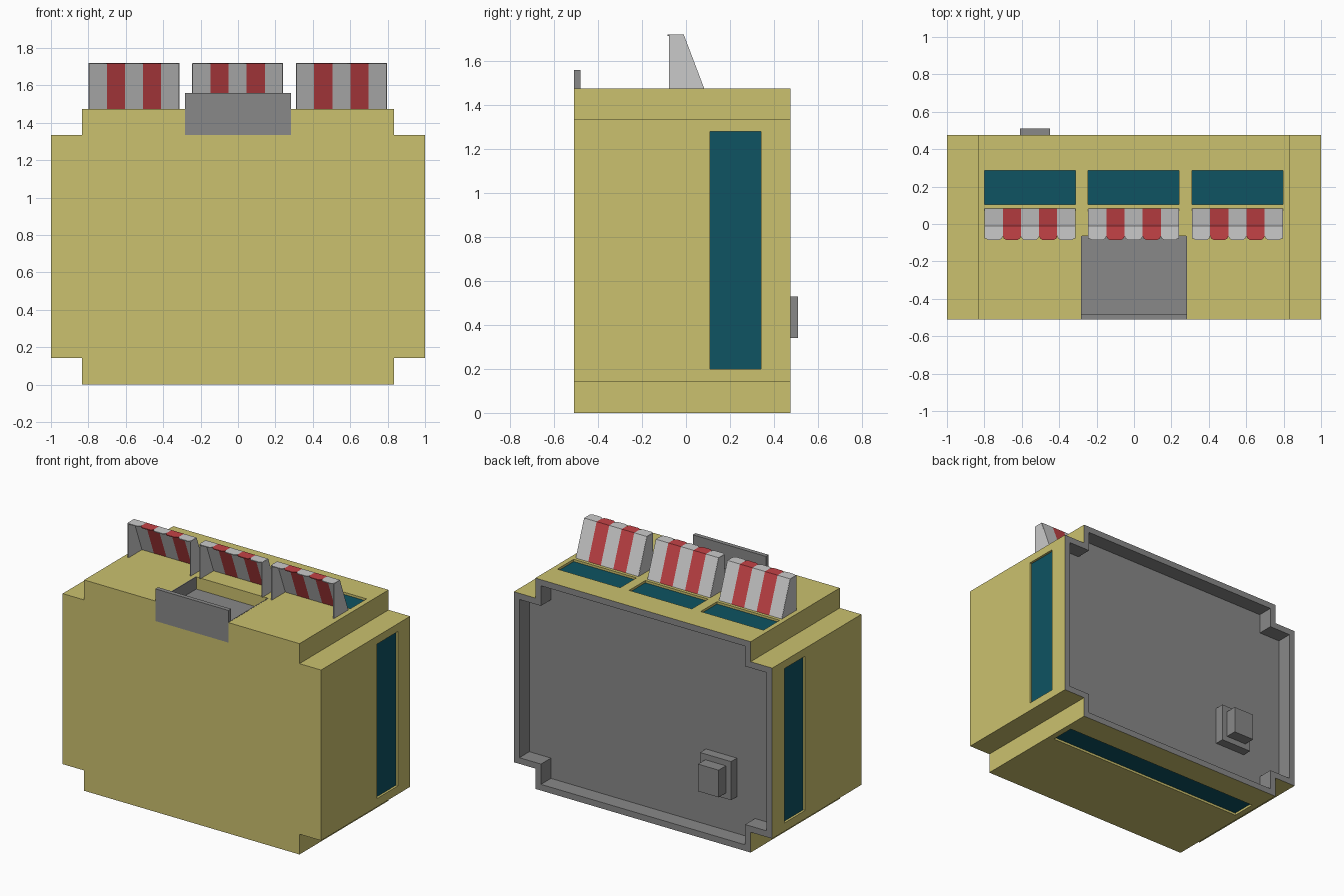
import bpy, bmesh, math
from mathutils import Vector

if "Cube" in bpy.data.objects:
    bpy.data.objects.remove(bpy.data.objects["Cube"])


def material(name, rgb):
    lin = [((c / 255 + 0.055) / 1.055) ** 2.4 for c in rgb]
    m = bpy.data.materials.new(name)
    m.diffuse_color = (*lin, 1)
    m.use_nodes = True
    m.node_tree.nodes["Principled BSDF"].inputs["Base Color"].default_value = m.diffuse_color
    return m


YELLOW = material("yellow_wall", (203, 193, 110))
GRAY = material("mid_gray", (137, 137, 137))
TEAL = material("teal_glass", (14, 83, 98))
WHITE = material("awning_white", (202, 202, 202))
RED = material("awning_red", (196, 66, 70))


def finish(name, bm, mats):
    bmesh.ops.recalc_face_normals(bm, faces=bm.faces[:])
    me = bpy.data.meshes.new(name)
    bm.to_mesh(me)
    bm.free()
    for m in mats:
        me.materials.append(m)
    ob = bpy.data.objects.new(name, me)
    bpy.context.collection.objects.link(ob)
    return ob


def prism(bm, pts, vec, mat=0):
    """Close a polygon and extrude it along vec."""
    f = bm.faces.new([bm.verts.new(p) for p in pts])
    r = bmesh.ops.extrude_face_region(bm, geom=[f], use_keep_orig=True)
    new = [g for g in r["geom"] if isinstance(g, bmesh.types.BMVert)]
    bmesh.ops.translate(bm, verts=new, vec=Vector(vec))
    faces = {f} | {q for v in new for q in v.link_faces}
    for q in faces:
        q.material_index = mat


def add_box(bm, x0, x1, y0, y1, z0, z1, mat=0):
    prism(bm, [(x0, y0, z0), (x1, y0, z0), (x1, y1, z0), (x0, y1, z0)], (0, 0, z1 - z0), mat)


def box(name, dims, mat):
    bm = bmesh.new()
    add_box(bm, *dims)
    return finish(name, bm, [mat])


def outline(y, inset=0.0):
    """Notched rectangle in the xz plane."""
    a, b, i = 1.0, 0.833, inset
    z = [i, 0.142 + i, 1.335 - i, 1.475 - i]
    right = [(b - i, z[0]), (b - i, z[1]), (a - i, z[1]), (a - i, z[2]), (b - i, z[2]), (b - i, z[3])]
    return [(x, y, h) for x, h in right + [(-x, h) for x, h in reversed(right)]]


# Main block
bm = bmesh.new()
prism(bm, outline(-0.51), (0, 0.985, 0))
body = finish("building_body", bm, [YELLOW, GRAY])

# Openings: (name, box of the opening, recess axis, outward sign)
D = 0.02
windows = [(f"top_window_{i}", (c - 0.243, c + 0.243, 0.105, 0.285, 1.475 - D, 1.6), 2, 1)
           for i, c in enumerate((-0.556, -0.002, 0.553))]
windows += [("bottom_window", (-0.79, 0.79, 0.11, 0.285, -0.1, D), 2, -1),
            ("right_window", (1 - D, 1.1, 0.11, 0.342, 0.2, 1.28), 0, 1),
            ("left_window", (-1.1, -1 + D, 0.11, 0.342, 0.2, 1.28), 0, -1)]

cutters = [box("cutter_" + n, d, TEAL) for n, d, a, s in windows]
cutters.append(box("cutter_door", (-0.283, 0.283, -0.6, -0.065, 1.335, 1.7), TEAL))
bm = bmesh.new()
prism(bm, outline(0.365, 0.043), (0, 0.3, 0))
cutters.append(finish("cutter_recess", bm, [TEAL]))
for c in cutters:
    c.hide_render = True
    mod = body.modifiers.new(c.name, "BOOLEAN")
    mod.operation, mod.solver, mod.object = "DIFFERENCE", "EXACT", c
dg = bpy.context.evaluated_depsgraph_get()
cut_mesh = bpy.data.meshes.new_from_object(body.evaluated_get(dg))
body.modifiers.clear()
body.data = cut_mesh
for c in cutters:
    bpy.data.objects.remove(c)
cut_mesh.materials.clear()
for m in (YELLOW, GRAY):
    cut_mesh.materials.append(m)
# Back rim and recessed panel are gray, the rest yellow
for p in cut_mesh.polygons:
    p.material_index = int(min(cut_mesh.vertices[v].co.y for v in p.vertices) > 0.36)

# Glass panes on the recess floors
for name, d, axis, sign in windows:
    d = list(d)
    inner = d[axis * 2] if sign > 0 else d[axis * 2 + 1]
    d[axis * 2], d[axis * 2 + 1] = sorted((inner - sign * 0.002, inner + sign * 0.004))
    box(name, d, TEAL)

# Doorway: panel, side jambs and step
box("door_panel", (-0.283, 0.283, -0.48, -0.065, 1.33, 1.39), GRAY)
box("door_step", (-0.283, 0.283, -0.51, -0.48, 1.334, 1.56), GRAY)
for s, n in ((-1, "left"), (1, "right")):
    x0, x1 = sorted((s * 0.283, s * 0.277))
    box(n + "_door_jamb", (x0, x1, -0.48, -0.065, 1.39, 1.476), GRAY)

# Box unit on the back panel
box("vent_base", (-0.65, -0.41, 0.36, 0.43, 0.30, 0.57), GRAY)
box("vent_cap", (-0.61, -0.45, 0.43, 0.51, 0.34, 0.53), GRAY)


# Striped awnings: sloped sheet, scalloped edge and end panels
def awning(name, cx):
    bm = bmesh.new()
    w, x0, T = 0.097, cx - 0.2425, 0.006
    for i in range(5):
        a, m = x0 + i * w, i % 2
        b = a + w
        prism(bm, [(a, 0.083, 1.475), (a, -0.01, 1.72), (a, -0.02, 1.714), (a, 0.072, 1.475)],
              (w, 0, 0), m)
        r = 0.018
        pts = [(a, -0.01), (a, -0.083 + r), (a + r * 0.3, -0.083 + r * 0.3), (a + r, -0.085),
               (b - r, -0.085), (b - r * 0.3, -0.083 + r * 0.3), (b, -0.083 + r), (b, -0.01)]
        prism(bm, [(x, y, 1.714) for x, y in pts], (0, 0, T), m)
    for x in (x0 - 0.001, x0 + 5 * w + 0.001 - T):
        prism(bm, [(x, 0.08, 1.475), (x, -0.012, 1.718), (x, -0.077, 1.718), (x, -0.077, 1.475)],
              (T, 0, 0), 0)
    finish(name, bm, [WHITE, RED])


for i, c in enumerate((-0.556, -0.002, 0.553)):
    awning(f"awning_{i}", c)
